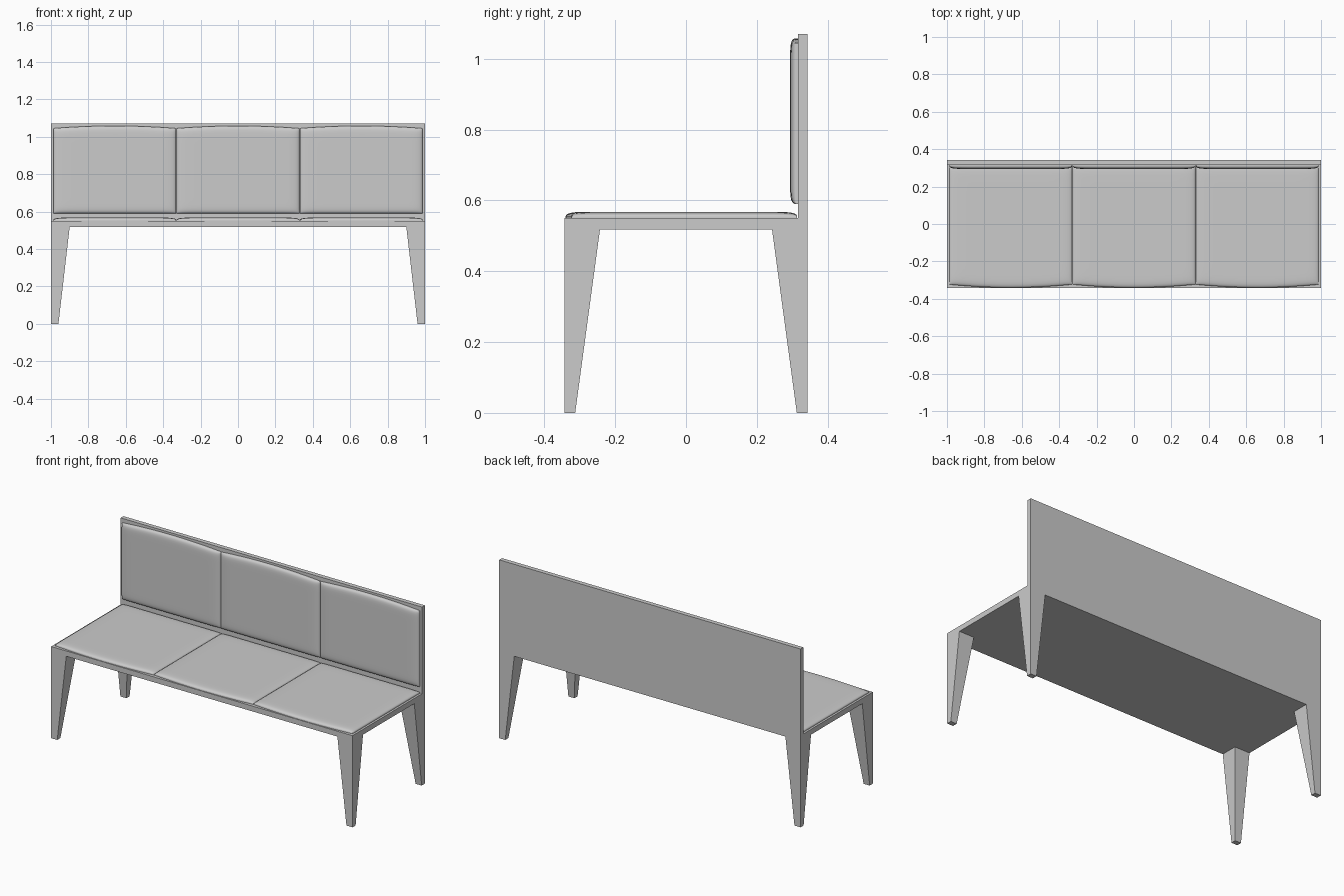
import bpy, bmesh, math
from mathutils import Matrix, Vector

if "Cube" in bpy.data.objects:
    bpy.data.objects.remove(bpy.data.objects["Cube"])

W, D = 1.0, 0.343            # half width and half depth
SEAT_LOW, SEAT_TOP, BACK_TOP = 0.518, 0.55, 1.07
BACK_FRONT = 0.316           # front plane of the backrest panel
LEG_TOP, LEG_FOOT_X, LEG_FOOT_Y = 0.10, 0.04, 0.03


def finish(bm, name):
    bmesh.ops.recalc_face_normals(bm, faces=bm.faces[:])
    me = bpy.data.meshes.new(name)
    bm.to_mesh(me)
    bm.free()
    ob = bpy.data.objects.new(name, me)
    bpy.context.collection.objects.link(ob)
    return ob


def cut(bm, co, no):
    bmesh.ops.bisect_plane(bm, geom=bm.verts[:] + bm.edges[:] + bm.faces[:],
                           plane_co=co, plane_no=no)


def extrude(bm, faces):
    """Extrude faces in place and return the new vertices."""
    res = bmesh.ops.extrude_face_region(bm, geom=faces)
    old = [f for f in faces if f.is_valid]
    if old:
        bmesh.ops.delete(bm, geom=old, context='FACES_ONLY')
    return [g for g in res['geom'] if isinstance(g, bmesh.types.BMVert)]


def make_frame():
    bm = bmesh.new()
    # Seat slab
    bmesh.ops.create_cube(bm, size=1, matrix=Matrix.Translation((0, 0, (SEAT_LOW + SEAT_TOP) / 2))
                          @ Matrix.Diagonal((2 * W, 2 * D, SEAT_TOP - SEAT_LOW, 1)))
    for s in (-1, 1):
        cut(bm, (s * (W - LEG_TOP), 0, 0), (1, 0, 0))
        cut(bm, (0, s * (D - LEG_TOP), 0), (0, 1, 0))
    bm.normal_update()
    # Four legs, tapering on their inner sides
    corners = [f for f in bm.faces if f.normal.z < -0.9
               and abs(f.calc_center_median().x) > W - LEG_TOP
               and abs(f.calc_center_median().y) > D - LEG_TOP]
    for f in corners:
        for v in extrude(bm, [f]):
            v.co.z = 0
            if abs(v.co.x) < W - 0.01:
                v.co.x = math.copysign(W - LEG_FOOT_X, v.co.x)
            if abs(v.co.y) < D - 0.01:
                v.co.y = math.copysign(D - LEG_FOOT_Y, v.co.y)
    # Backrest panel raised from the rear strip
    cut(bm, (0, BACK_FRONT, 0), (0, 1, 0))
    bm.normal_update()
    strip = [f for f in bm.faces if f.normal.z > 0.9 and f.calc_center_median().y > BACK_FRONT]
    for v in extrude(bm, strip):
        v.co.z = BACK_TOP
    bmesh.ops.recalc_face_normals(bm, faces=bm.faces[:])
    bmesh.ops.dissolve_limit(bm, angle_limit=0.01, verts=bm.verts[:], edges=bm.edges[:])
    return finish(bm, "bench_frame")


def make_cushion(name, width, length, thick, bow, matrix, n=28):
    """Padded panel in local xy; its +y edge bows outward by `bow`."""
    bm = bmesh.new()
    bmesh.ops.create_grid(bm, x_segments=n, y_segments=n, size=1)
    rim = [e for e in bm.edges if e.is_boundary]
    for v in bm.verts:
        # Crowd the grid lines toward the rounded border
        u, w = (math.sin(c * math.pi / 2) for c in v.co.xy)
        puff = ((1 - abs(u) ** 14) * (1 - abs(w) ** 20)) ** 0.5 if max(abs(u), abs(w)) < 0.99999 else 0
        y = (w + 1) / 2
        v.co = Vector((u * width / 2, y * (length + bow * (1 - u * u)),
                       thick * (0.3 + 0.7 * puff)))
    # Border wall and underside
    res = bmesh.ops.extrude_edge_only(bm, edges=rim)
    for g in res['geom']:
        if isinstance(g, bmesh.types.BMVert):
            g.co.z = 0
    bmesh.ops.contextual_create(bm, geom=[g for g in res['geom'] if isinstance(g, bmesh.types.BMEdge)])
    bm.transform(matrix)
    ob = finish(bm, name)
    bpy.context.view_layer.objects.active = ob
    ob.select_set(True)
    bpy.ops.object.shade_smooth_by_angle(angle=math.radians(50))
    ob.select_set(False)


make_frame()

# Three seat cushions (bowed front edge) and three back cushions (bowed top edge)
PITCH = 0.659
for i in (-1, 0, 1):
    x = i * PITCH
    seat = Matrix.Translation((x, 0.314, SEAT_TOP)) @ Matrix.Rotation(math.pi, 4, 'Z')
    make_cushion(f"seat_cushion_{i + 2}", PITCH - 0.002, 0.637, 0.018, 0.017, seat)
    back = Matrix.Translation((x, BACK_FRONT, 0.59)) @ Matrix.Rotation(math.pi / 2, 4, 'X')
    make_cushion(f"back_cushion_{i + 2}", PITCH - 0.002, 0.455, 0.022, 0.013, back)
